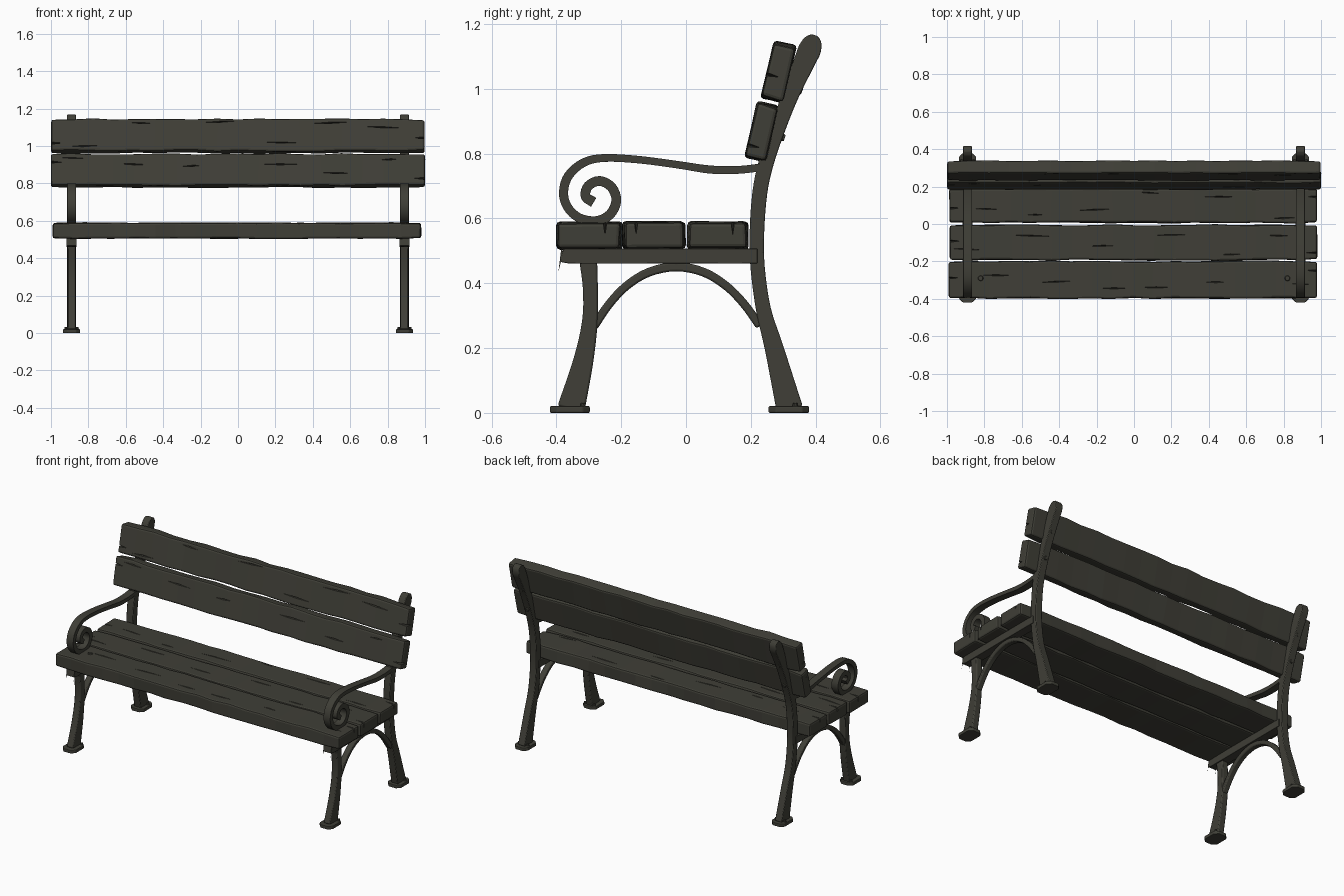
import bpy, bmesh, math, random
from mathutils import Vector, Matrix

if "Cube" in bpy.data.objects:
    bpy.data.objects.remove(bpy.data.objects["Cube"])

random.seed(7)
mat = bpy.data.materials.new("dark olive grey")
mat.diffuse_color = (0.05, 0.049, 0.038, 1)
mat.use_nodes = True
mat.node_tree.nodes["Principled BSDF"].inputs["Base Color"].default_value = mat.diffuse_color
SIDE = 0.89  # x position of the iron side frames


def make(name, bm, mirror=False, bevel=0.0, smooth=False):
    bmesh.ops.recalc_face_normals(bm, faces=bm.faces)
    me = bpy.data.meshes.new(name)
    bm.to_mesh(me)
    bm.free()
    ob = bpy.data.objects.new(name, me)
    bpy.context.collection.objects.link(ob)
    me.materials.append(mat)
    if smooth:
        bpy.ops.object.select_all(action='DESELECT')
        ob.select_set(True)
        bpy.context.view_layer.objects.active = ob
        bpy.ops.object.shade_smooth_by_angle(angle=math.radians(35))
    if bevel:
        b = ob.modifiers.new("bevel", 'BEVEL')
        b.width, b.segments, b.limit_method = bevel, 2, 'ANGLE'
        b.angle_limit = math.radians(40)
    if mirror:
        m = ob.modifiers.new("mirror", 'MIRROR')
        m.use_mirror_merge = False
    return ob


def spline(pts, steps):
    """Catmull-Rom resampling of tuples"""
    p = [Vector(q) for q in pts]
    p = [2 * p[0] - p[1]] + p + [2 * p[-1] - p[-2]]
    out = []
    for a, b, c, d in zip(p, p[1:], p[2:], p[3:]):
        for i in range(steps):
            t = i / steps
            out.append(0.5 * (2 * b + (c - a) * t + (2 * a - 5 * b + 4 * c - d) * t * t
                              + (3 * b - a - 3 * c + d) * t ** 3))
    return out + [p[-2]]


def loft(bm, rings):
    rings = [[bm.verts.new(v) for v in r] for r in rings]
    for r, s in zip(rings, rings[1:]):
        for i in range(4):
            j = (i + 1) % 4
            bm.faces.new((r[i], r[j], s[j], s[i]))
    bm.faces.new(rings[0])
    bm.faces.new(rings[-1])


def bar(name, pts, width, steps=4, bevel=0.006):
    """Flat iron bar along (y, z, thickness) points, mirrored to both sides"""
    s = spline(pts, steps)
    rings = []
    for i, p in enumerate(s):
        a, b = s[max(i - 1, 0)], s[min(i + 1, len(s) - 1)]
        t = Vector((b.x - a.x, b.y - a.y)).normalized()
        n = Vector((-t.y, t.x)) * p.z / 2
        rings.append([(SIDE + sx * width / 2, p.x + k * n.x, p.y + k * n.y)
                      for sx, k in ((-1, -1), (1, -1), (1, 1), (-1, 1))])
    bm = bmesh.new()
    loft(bm, rings)
    return make(name, bm, True, bevel, True)


def slat(name, y, z, wide, thick, tilt, x0, x1):
    """Weathered plank with wavy edges and carved cracks; local y = width, z = show face"""
    frame = Matrix.Translation((0, y, z)) @ Matrix.Rotation(tilt, 4, 'X')
    n, rings = 18, []
    j = lambda: random.uniform(-0.0045, 0.0045)
    for i in range(n + 1):
        x = x0 + (x1 - x0) * i / n
        k = 0.955 if i in (0, n) else 1
        rings.append([frame @ Vector((x + (j() if 0 < i < n else j() * 0.4),
                                      sy * wide / 2 * k + j(), sz * thick / 2 * k + j() * 0.5))
                      for sy, sz in ((-1, -1), (1, -1), (1, 1), (-1, 1))])
    bm = bmesh.new()
    loft(bm, rings)
    ob = make(name, bm, bevel=0.011)
    # cracks: thin spindles along the grain, plus splits at the ends
    bm = bmesh.new()
    cracks = [(x0 + (x1 - x0) * (i + random.uniform(0.2, 0.8)) / 6,
               random.uniform(-0.4, 0.4) * wide, thick / 2,
               random.uniform(0.05, 0.11), 0.004, 0.012) for i in range(6)]
    cracks += [(xe, random.uniform(-0.3, 0.3) * wide, thick / 2, 0.06, 0.006, 0.04)
               for xe in (x0, x1)]
    for cx, cy, cz, l, w, d in cracks:
        sl = Matrix.Rotation(random.uniform(-0.06, 0.06), 4, 'Z')
        v = [bm.verts.new(frame @ (Vector((cx, cy, cz)) + sl @ Vector(q))) for q in
             ((l, 0, 0), (0, w, 0), (-l, 0, 0), (0, -w, 0), (0, 0, d), (0, 0, -d))]
        for i in range(4):
            bm.faces.new((v[i], v[(i + 1) % 4], v[4]))
            bm.faces.new((v[(i + 1) % 4], v[i], v[5]))
    cut = make(name + "_crack_cutter", bm)
    cut.hide_render = True
    cut.hide_set(True)
    m = ob.modifiers.new("cracks", 'BOOLEAN')
    m.operation, m.solver, m.object = 'DIFFERENCE', 'EXACT', cut


def bolt(name, pos, axis, r=0.014, h=0.014):
    bm = bmesh.new()
    rot = Vector((0, 0, 1)).rotation_difference(Vector(axis)).to_matrix().to_4x4()
    bmesh.ops.create_cone(bm, cap_ends=True, segments=10, radius1=r, radius2=r * 0.7, depth=h,
                          matrix=Matrix.Translation(pos) @ rot)
    make(name, bm, True)


# seat planks
slat("seat_slat_front", -0.298, 0.547, 0.198, 0.084, 0, -0.99, 0.978)
slat("seat_slat_middle", -0.099, 0.548, 0.188, 0.084, 0, -0.985, 0.98)
slat("seat_slat_rear", 0.098, 0.548, 0.184, 0.084, 0, -0.987, 0.978)

# backrest planks, show face towards -y
slat("back_slat_upper", 0.286, 1.053, 0.178, 0.070, math.radians(90 - 13.3), -0.998, 0.998)
slat("back_slat_lower", 0.234, 0.868, 0.174, 0.068, math.radians(90 - 12.7), -1.0, 1.0)

# rear leg running up into the back post
bar("rear_post", [(0.320, 0.012, .082), (0.272, 0.2, .058), (0.239, 0.32, .046),
                  (0.221, 0.45, .044), (0.219, 0.56, .045), (0.228, 0.68, .046),
                  (0.247, 0.77, .047), (0.283, 0.875, .046), (0.322, 0.98, .052),
                  (0.366, 1.085, .066), (0.382, 1.122, .070), (0.392, 1.150, .054),
                  (0.397, 1.166, .022)], 0.046)

# front leg
bar("front_leg", [(-0.355, 0.012, .085), (-0.317, 0.16, .062), (-0.297, 0.28, .048),
                  (-0.295, 0.38, .046), (-0.302, 0.475, .055)], 0.042)

# rail under the seat
bar("seat_rail", [(-0.378, 0.488, .034), (-0.36, 0.484, .046), (-0.1, 0.484, .046),
                  (0.22, 0.484, .046)], 0.054, 2)

# arched brace between the legs
bar("arch_brace", [(-0.285, 0.265, .026), (-0.24, 0.332, .026), (-0.185, 0.391, .026),
                   (-0.115, 0.434, .027), (-0.03, 0.451, .028), (0.055, 0.434, .027),
                   (0.125, 0.391, .026), (0.18, 0.335, .026), (0.228, 0.268, .026)], 0.036)

# armrest ending in a scroll
bar("armrest", [(0.235, 0.758, .024), (0.16, 0.75, .024), (0.075, 0.751, .025),
                (-0.02, 0.765, .023), (-0.14, 0.781, .023), (-0.25, 0.787, .024),
                (-0.315, 0.773, .026), (-0.362, 0.733, .028), (-0.378, 0.682, .028),
                (-0.366, 0.636, .028), (-0.33, 0.602, .028), (-0.278, 0.592, .030),
                (-0.235, 0.612, .030), (-0.215, 0.655, .030), (-0.23, 0.697, .030),
                (-0.267, 0.716, .030), (-0.302, 0.700, .030), (-0.310, 0.668, .030),
                (-0.285, 0.650, .032)], 0.046)

# foot plates with clipped corners and bolts
for part, y0, y1, by in (("front", -0.42, -0.297, -0.318), ("rear", 0.255, 0.38, 0.337)):
    bm = bmesh.new()
    bmesh.ops.create_cube(bm, size=1, matrix=Matrix.Translation((SIDE, (y0 + y1) / 2, 0.0105))
                          @ Matrix.Diagonal((0.092, y1 - y0, 0.021, 1)))
    upright = [e for e in bm.edges if abs(e.verts[0].co.z - e.verts[1].co.z) > 0.01]
    bmesh.ops.bevel(bm, geom=upright, offset=0.022, segments=1, affect='EDGES')
    make(part + "_foot_plate", bm, True, 0.004)
    for dx in (-0.031, 0.031):
        bolt(part + "_foot_bolt", (SIDE + dx, by, 0.025), (0, 0, 1), 0.009, 0.012)

# bolts on the front plank and on the back of the posts
bolt("seat_bolt", (0.82, -0.29, 0.590), (0, 0, 1), 0.017, 0.01)
bolt("upper_post_bolt", (SIDE, 0.352, 0.995), (0, 0.93, -0.36))
bolt("lower_post_bolt", (SIDE, 0.298, 0.85), (0, 0.95, -0.3))
